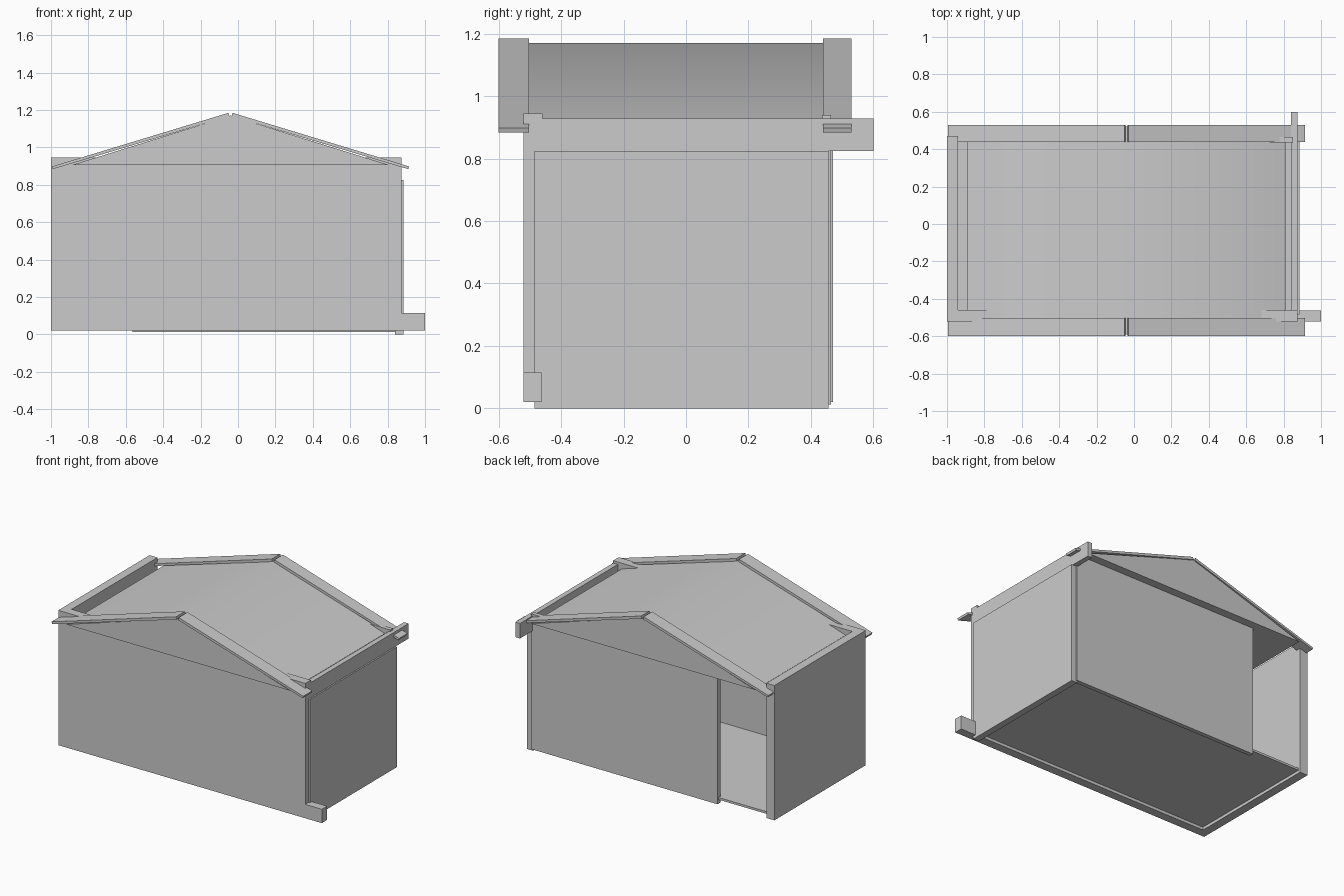
import bpy, bmesh, math

if "Cube" in bpy.data.objects:
    bpy.data.objects.remove(bpy.data.objects["Cube"])

RIDGE_X = -0.04


def add_mesh(name, bm):
    bmesh.ops.recalc_face_normals(bm, faces=bm.faces[:])
    mesh = bpy.data.meshes.new(name)
    bm.to_mesh(mesh)
    bm.free()
    ob = bpy.data.objects.new(name, mesh)
    bpy.context.collection.objects.link(ob)
    return ob


def box(name, x, y, z):
    """Box from (min, max) ranges."""
    bm = bmesh.new()
    bmesh.ops.create_cube(bm, size=1)
    for v in bm.verts:
        v.co = [r[0] + (c + 0.5) * (r[1] - r[0]) for c, r in zip(v.co, (x, y, z))]
    return add_mesh(name, bm)


def extrude_y(name, profile, y0, y1):
    """Closed x-z profile extruded along y."""
    bm = bmesh.new()
    face = bm.faces.new([bm.verts.new((x, y0, z)) for x, z in profile])
    ext = bmesh.ops.extrude_face_region(bm, geom=[face])
    moved = [g for g in ext["geom"] if isinstance(g, bmesh.types.BMVert)]
    bmesh.ops.translate(bm, verts=moved, vec=(0, y1 - y0, 0))
    return add_mesh(name, bm)


# Walls and floor
box("front_wall", (-1, 0.875), (-0.52, -0.46), (0.02, 0.945))
box("left_wall", (-1, -0.94), (-0.52, 0.47), (0.02, 0.945))
box("right_wall", (0.84, 0.885), (-0.485, 0.457), (0, 0.825))
box("back_wall", (-0.565, 0.85), (0.435, 0.465), (0.012, 0.94))
box("floor", (-0.95, 0.85), (-0.47, 0.455), (0.04, 0.055))

# Projecting beam over the right wall and footing block at the front corner
box("right_beam", (0.84, 0.875), (-0.485, 0.6), (0.825, 0.928))
box("corner_block", (0.87, 1.0), (-0.52, -0.463), (0.02, 0.115))

# Solid gable roof, softly shaded across the ridge
roof = extrude_y("gable_roof",
                 [(-0.89, 0.905), (0.81, 0.905), (RIDGE_X, 1.17)], -0.592, 0.522)
bpy.context.view_layer.objects.active = roof
roof.select_set(True)
bpy.ops.object.shade_smooth_by_angle(angle=math.radians(45))
roof.select_set(False)

# Sloping edge boards, mirrored about the ridge
board = [(-0.995, 0.898), (-0.99, 0.884), (-0.046, 1.167), (-0.05, 1.185)]
for end, y0, y1 in (("front", -0.6, -0.503), ("back", 0.438, 0.53)):
    extrude_y(end + "_left_edge_board", board, y0, y1)
    extrude_y(end + "_right_edge_board",
              [(2 * RIDGE_X - x, z) for x, z in board], y0, y1)
